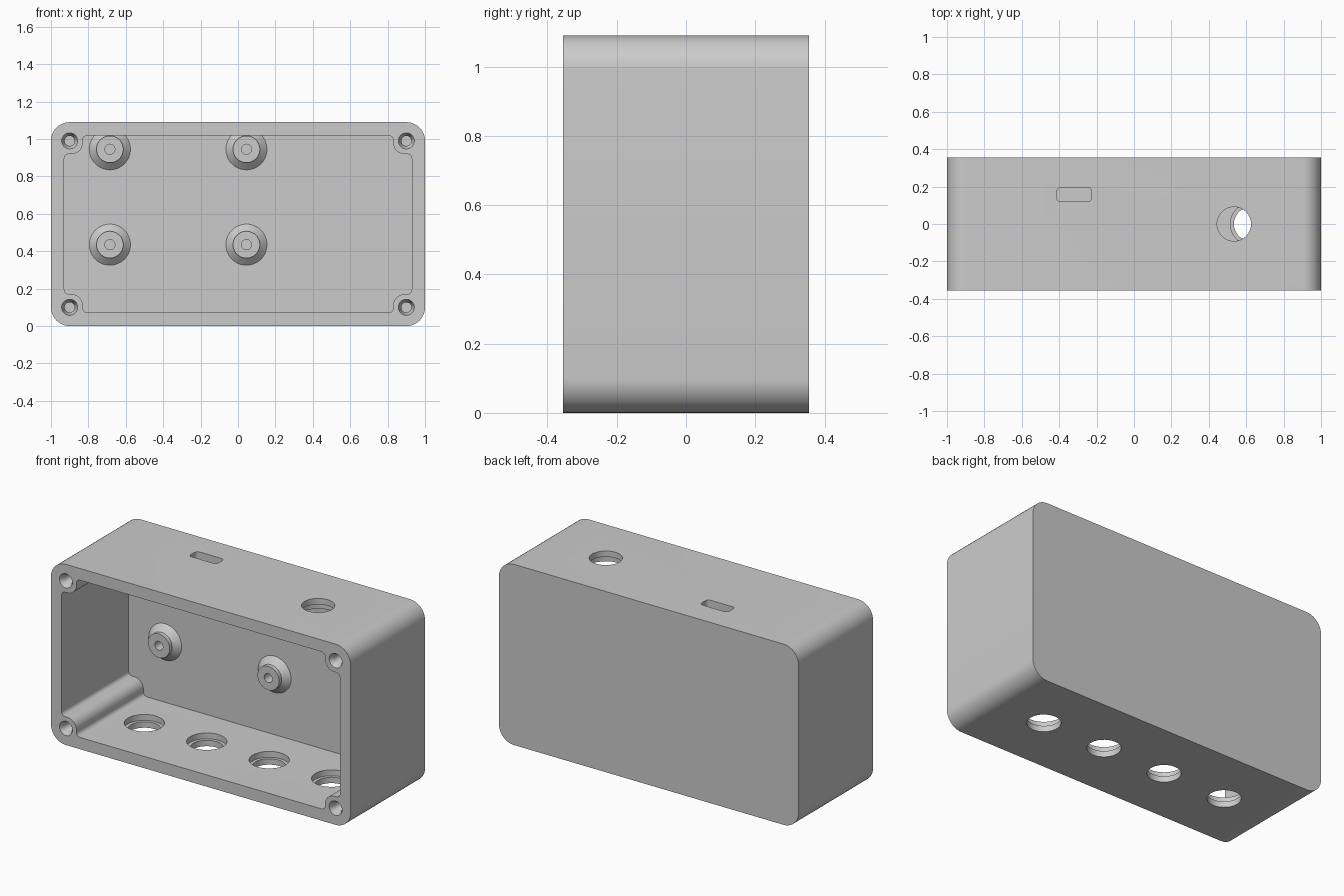
import bpy, bmesh, math
from mathutils import Vector, Matrix

if "Cube" in bpy.data.objects:
    bpy.data.objects.remove(bpy.data.objects["Cube"], do_unlink=True)

HX, HY, HZ = 1.0, 0.355, 0.545      # half sizes of the case
WALL = 0.071
BACK = HY - WALL                    # inner face of the back wall

grey = bpy.data.materials.new("case_grey")
grey.use_nodes = True
grey.diffuse_color = (0.6, 0.6, 0.6, 1)
grey.node_tree.nodes["Principled BSDF"].inputs["Base Color"].default_value = (0.6, 0.6, 0.6, 1)


def make_object(name, bm):
    bmesh.ops.recalc_face_normals(bm, faces=bm.faces)
    mesh = bpy.data.meshes.new(name)
    bm.to_mesh(mesh)
    bm.free()
    mesh.materials.append(grey)
    obj = bpy.data.objects.new(name, mesh)
    bpy.context.collection.objects.link(obj)
    return obj


def fillet(corners, steps=10):
    """Round each (u, v, radius) corner of a closed outline."""
    pts = []
    for i, (u, v, r) in enumerate(corners):
        p = Vector((u, v))
        a = (Vector(corners[i - 1][:2]) - p).normalized()
        b = (Vector(corners[(i + 1) % len(corners)][:2]) - p).normalized()
        centre = p + (a + b) * r    # all corners are square
        for k in range(steps + 1):
            t = k / steps * math.pi / 2
            pts.append(centre - b * r * math.cos(t) - a * r * math.sin(t))
    return pts


def extrude(name, outline, low, high, matrix):
    """Prism with its outline in local XY, from low to high in local Z."""
    bm = bmesh.new()
    base = bm.faces.new([bm.verts.new((p.x, p.y, low)) for p in outline])
    top = bmesh.ops.extrude_face_region(bm, geom=[base])["geom"]
    moved = [v for v in top if isinstance(v, bmesh.types.BMVert)]
    bmesh.ops.translate(bm, verts=moved, vec=(0, 0, high - low))
    bm.transform(matrix)
    return make_object(name, bm)


def lathe(name, profile, matrix, sides=48):
    """Capped solid turned from (radius, height) points about local Z."""
    bm = bmesh.new()
    rings = []
    for r, h in profile:
        angles = [2 * math.pi * k / sides for k in range(sides)]
        rings.append([bm.verts.new((r * math.cos(t), r * math.sin(t), h)) for t in angles])
    for a, b in zip(rings, rings[1:]):
        for k in range(sides):
            n = (k + 1) % sides
            bm.faces.new((a[k], a[n], b[n], b[k]))
    bm.faces.new(rings[0])
    bm.faces.new(rings[-1])
    bm.transform(matrix)
    return make_object(name, bm)


def combine(target, tool, operation):
    mod = target.modifiers.new(tool.name, "BOOLEAN")
    mod.operation, mod.solver, mod.object = operation, "EXACT", tool
    bpy.context.view_layer.update()
    graph = bpy.context.evaluated_depsgraph_get()
    mesh = bpy.data.meshes.new_from_object(target.evaluated_get(graph))
    target.modifiers.clear()
    target.data = mesh
    bpy.data.objects.remove(tool, do_unlink=True)


def upright(x, y, z):
    return Matrix.Translation((x, y, z))


def forward(x, y, z):
    """Local Z points to the front, local Y points up."""
    return Matrix.Translation((x, y, z)) @ Matrix.Rotation(math.pi / 2, 4, "X")


# Case block with rounded long edges
block = [(sx * HX, sz * HZ, 0.1) for sx, sz in ((-1, -1), (1, -1), (1, 1), (-1, 1))]
case = extrude("case", fillet(block), -HY, HY, forward(0, 0, HZ))

# Cavity outline, stepping around a screw post in each corner
WX, WZ, PX, PZ = HX - WALL, HZ - WALL, 0.83, 0.375
corner = [(WX, PZ, 0.025), (PX, PZ, 0.06), (PX, WZ, 0.025)]
outline = []
for sx, sz in ((1, 1), (-1, 1), (-1, -1), (1, -1)):
    part = [(sx * x, sz * z, r) for x, z, r in corner]
    outline += part if sx * sz > 0 else part[::-1]
cavity = extrude("cavity", fillet(outline), -BACK, HY + 0.1, forward(0, 0, HZ))
combine(case, cavity, "DIFFERENCE")

# Board standoffs with a flared foot and a blind hole
spots = [(x, z) for x in (-0.685, 0.045) for z in (0.435, 0.945)]
for x, z in spots:
    post = lathe("standoff", [(0.11, -0.03), (0.11, 0), (0.072, 0.035), (0.072, 0.06)],
                 forward(x, BACK, z))
    combine(case, post, "UNION")
for x, z in spots:
    hole = lathe("standoff_hole", [(0.027, -0.02), (0.027, 0.1)], forward(x, BACK, z), 32)
    combine(case, hole, "DIFFERENCE")

# Countersunk screw holes in the corner posts
for sx in (-1, 1):
    for sz in (-1, 1):
        hole = lathe("screw_hole", [(0.027, -0.35), (0.027, -0.03), (0.043, 0), (0.043, 0.05)],
                     forward(sx * 0.9, -HY, HZ + sz * 0.445), 32)
        combine(case, hole, "DIFFERENCE")

# Stepped round holes, wider on the inside: four below, one above
step = [(0.091, -0.05), (0.091, WALL / 2), (0.11, WALL / 2), (0.11, WALL + 0.03)]
for i in range(4):
    hole = lathe("floor_hole", step, upright(-0.625 + i * 0.4167, 0, 0))
    combine(case, hole, "DIFFERENCE")
flip = Matrix.Rotation(math.pi, 4, "X")
hole = lathe("top_hole", step, upright(0.535, 0, 2 * HZ) @ flip)
combine(case, hole, "DIFFERENCE")

# Rounded connector slot in the top
slot = [(sx * 0.092, sy * 0.038, 0.02) for sx, sy in ((-1, -1), (1, -1), (1, 1), (-1, 1))]
hole = extrude("slot", fillet(slot, 6), -0.1, 0.05, upright(-0.32, 0.157, 2 * HZ))
combine(case, hole, "DIFFERENCE")

# Smooth curved walls, keep crisp edges
case.data.materials.clear()
case.data.materials.append(grey)
bpy.ops.object.select_all(action="DESELECT")
case.select_set(True)
bpy.context.view_layer.objects.active = case
bpy.ops.object.shade_smooth_by_angle(angle=math.radians(30))
